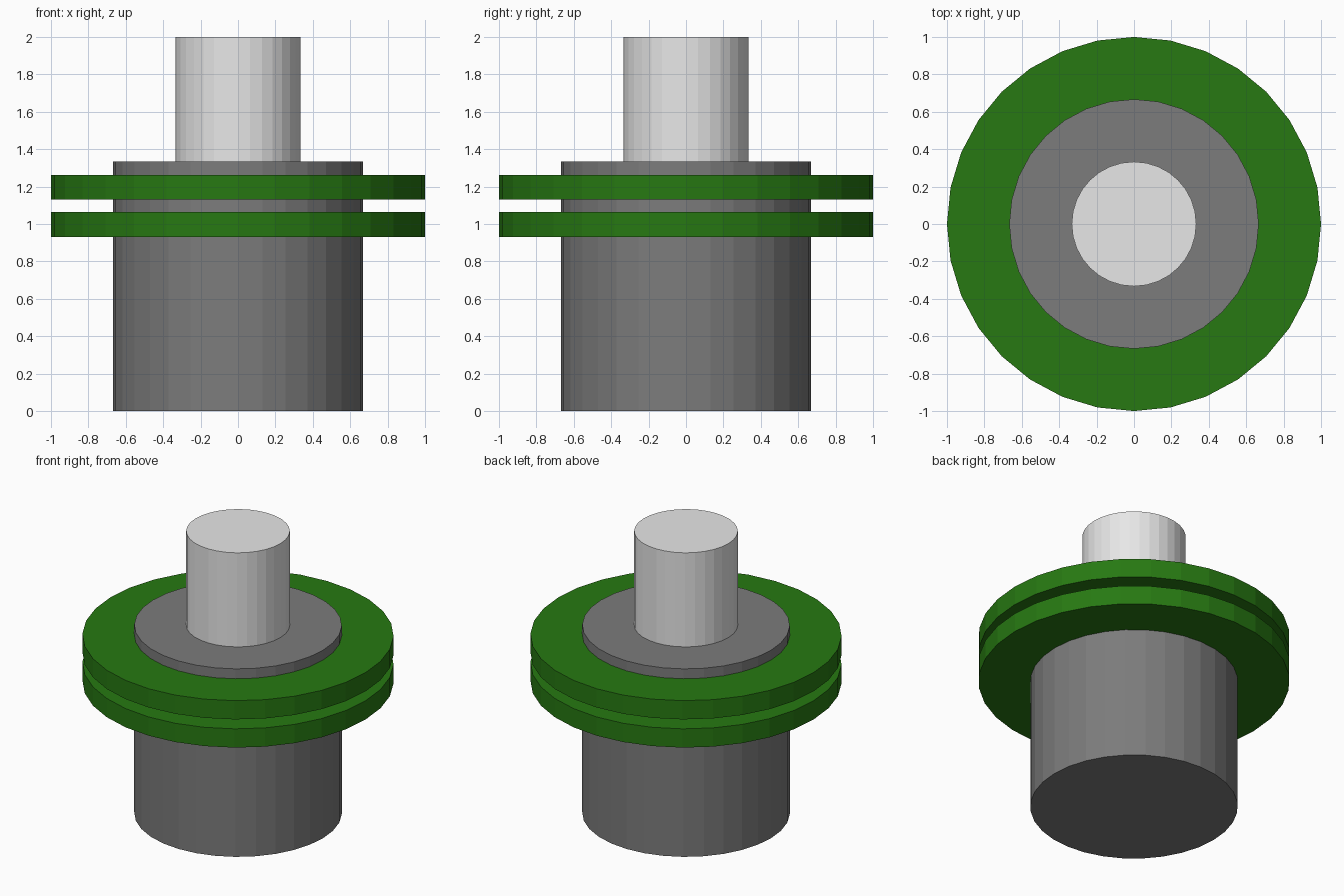
import bpy

cube = bpy.data.objects.get("Cube")
if cube:
    bpy.data.objects.remove(cube, do_unlink=True)


def material(name, rgb):
    mat = bpy.data.materials.new(name)
    mat.use_nodes = True
    color = (*rgb, 1.0)
    mat.diffuse_color = color
    mat.node_tree.nodes["Principled BSDF"].inputs["Base Color"].default_value = color
    return mat


def cylinder(name, radius, bottom, top, mat):
    bpy.ops.mesh.primitive_cylinder_add(
        vertices=32, radius=radius, depth=top - bottom,
        location=(0, 0, (bottom + top) / 2))
    obj = bpy.context.object
    obj.name = name
    obj.data.materials.append(mat)
    return obj


dark_gray = material("dark gray", (0.2, 0.2, 0.2))
light_gray = material("light gray", (0.8, 0.8, 0.8))
green = material("green", (0.02, 0.19, 0.006))

# Main body and the narrow shaft on top
cylinder("body", 0.667, 0, 1.333, dark_gray)
cylinder("shaft", 0.333, 1.333, 2, light_gray)

# Pair of wide flanges around the body
for name, bottom in (("lower_flange", 0.93), ("upper_flange", 1.13)):
    cylinder(name, 1.0, bottom, bottom + 0.133, green)
